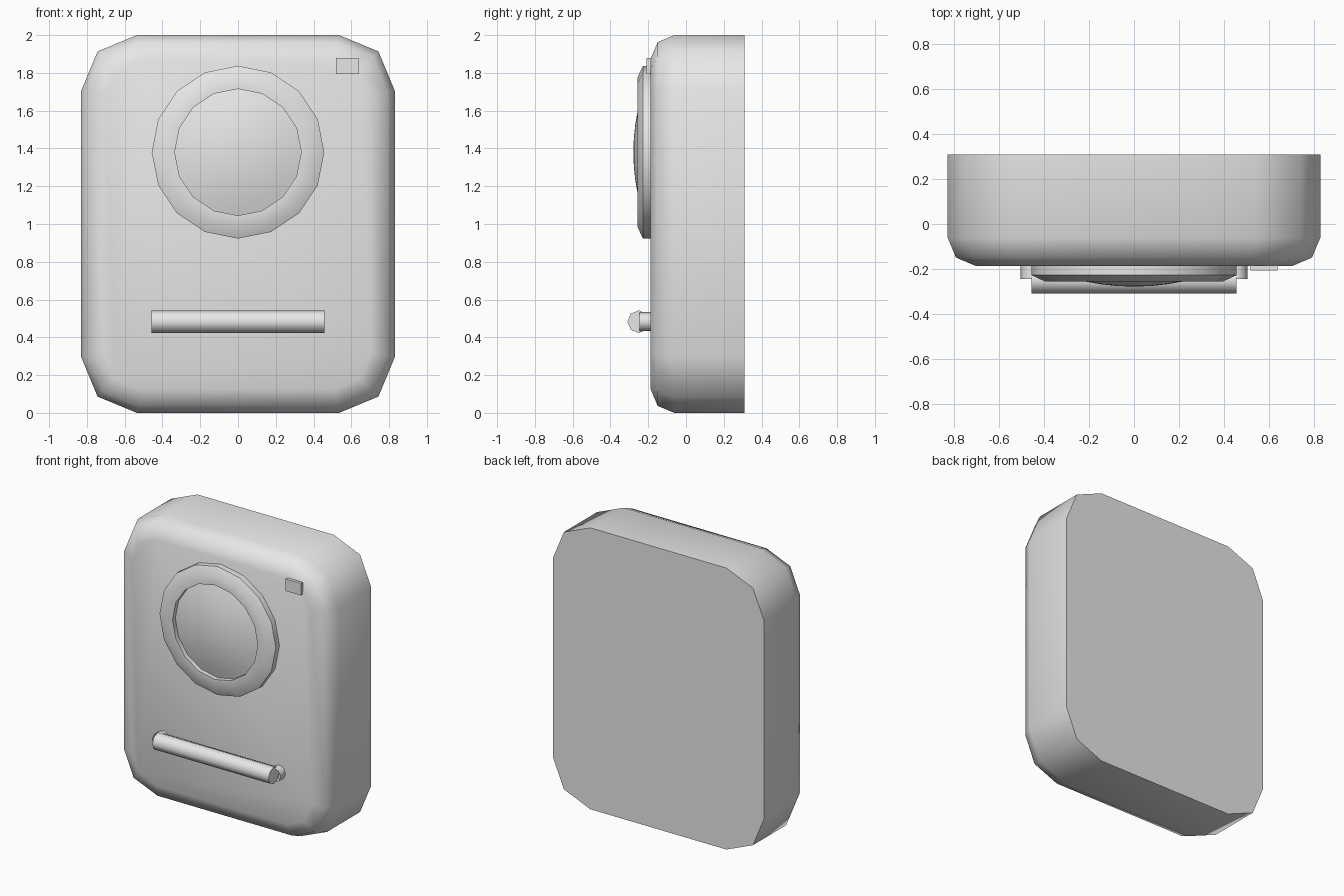
import bpy, bmesh, math
from mathutils import Matrix

if "Cube" in bpy.data.objects:
    bpy.data.objects.remove(bpy.data.objects["Cube"])

grey = bpy.data.materials.new("plain grey")
grey.diffuse_color = (0.8, 0.8, 0.8, 1)
grey.use_nodes = True
grey.node_tree.nodes["Principled BSDF"].inputs["Base Color"].default_value = grey.diffuse_color
FRONT = -0.187  # y of the body's front face


def finish(name, bm):
    bmesh.ops.recalc_face_normals(bm, faces=bm.faces)
    me = bpy.data.meshes.new(name)
    bm.to_mesh(me)
    bm.free()
    me.materials.append(grey)
    ob = bpy.data.objects.new(name, me)
    bpy.context.collection.objects.link(ob)
    bpy.ops.object.select_all(action='DESELECT')
    ob.select_set(True)
    bpy.context.view_layer.objects.active = ob
    bpy.ops.object.shade_smooth_by_angle(angle=math.radians(50))
    return ob


def loft(name, rings, cap_start=True, cap_end=True):
    """Skin a list of equal-length rings of points."""
    bm = bmesh.new()
    loops = [[bm.verts.new(p) for p in r] for r in rings]
    n = len(loops[0])
    for a, b in zip(loops, loops[1:]):
        for i in range(n):
            j = (i + 1) % n
            bm.faces.new((a[i], a[j], b[j], b[i]))
    if cap_start:
        bm.faces.new(loops[0])
    if cap_end:
        bm.faces.new(loops[-1])
    return finish(name, bm)


def circle(r, y, cx, cz, n):
    return [(cx + r * math.cos(2 * math.pi * i / n), y,
             cz + r * math.sin(2 * math.pi * i / n)) for i in range(n)]


# Body: rounded rectangle with two-step corners and a two-step front bevel
def body_ring(inset, y, w=0.83, h=1.0, r=0.295):
    k = inset * math.tan(math.radians(11.25))   # mitred inset of the corners
    d = r * (1 - math.sqrt(0.5)) + inset / math.cos(math.radians(22.5)) * math.sqrt(0.5)
    quarter = [(w - inset, h - r - k), (w - d, h - d), (w - r - k, h - inset)]
    pts = quarter + [(-x, z) for x, z in reversed(quarter)]
    pts += [(-x, -z) for x, z in pts]
    return [(x, y, z + 1.0) for x, z in pts]


loft("body", [body_ring(0, 0.31), body_ring(0, -0.062),
              body_ring(0.037, -0.15), body_ring(0.125, FRONT)])

# Lens housing: bevelled ring with a recessed centre
LZ = 1.38
loft("lens_ring", [circle(r, y, 0, LZ, 16) for r, y in
                   [(0.457, FRONT), (0.457, -0.228), (0.395, -0.257),
                    (0.335, -0.257), (0.335, -0.225)]], cap_end=False)

# Shallow glass dome
bm = bmesh.new()
rings = []
for r in (0.335, 0.28, 0.22, 0.15, 0.08):
    y = -0.279 + 0.054 * (r / 0.335) ** 2
    rings.append([bm.verts.new(p) for p in circle(r, y, 0, LZ, 16)])
tip = bm.verts.new((0, -0.279, LZ))
for i in range(16):
    j = (i + 1) % 16
    for a, b in zip(rings, rings[1:]):
        bm.faces.new((a[i], a[j], b[j], b[i]))
    bm.faces.new((rings[-1][i], rings[-1][j], tip))
finish("lens_glass", bm)

# Handle bar
HZ = 0.483
bm = bmesh.new()
bmesh.ops.create_cone(bm, cap_ends=True, segments=8, radius1=0.06, radius2=0.06, depth=0.914,
                      matrix=Matrix.Translation((0, -0.25, HZ)) @ Matrix.Rotation(math.pi / 2, 4, 'Y'))
finish("handle_bar", bm)

# Handle posts: open tubes behind the bar's ends
for side, sx in (("left", -1), ("right", 1)):
    loft("handle_post_" + side,
         [circle(0.05, y, sx * 0.455, HZ, 8) for y in (FRONT, -0.245)],
         cap_start=False, cap_end=False)

# Small indicator block
bm = bmesh.new()
bmesh.ops.create_cube(bm, size=1, matrix=Matrix.Translation((0.58, -0.197, 1.837))
                      @ Matrix.Diagonal((0.12, 0.022, 0.085, 1)))
finish("indicator", bm)
